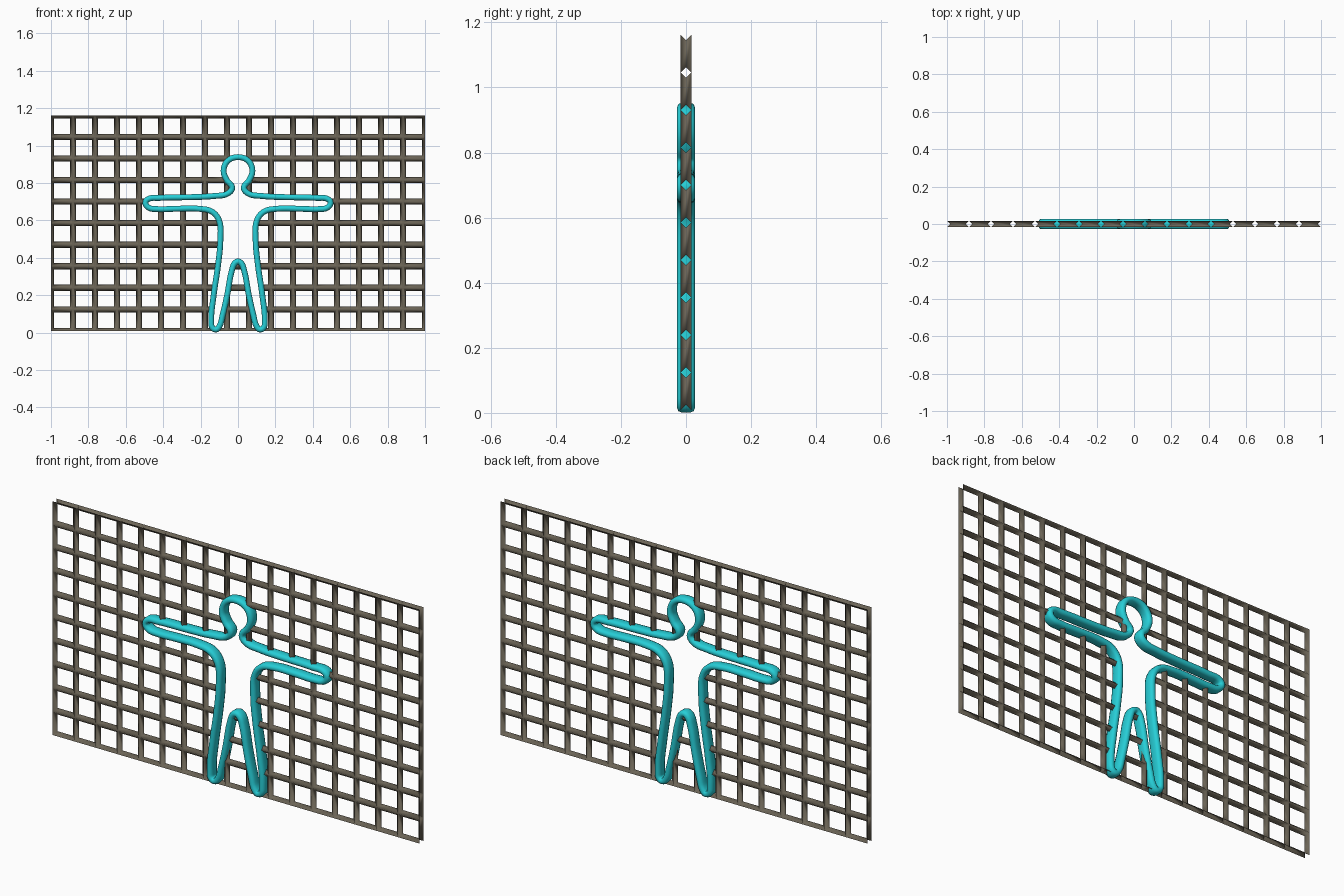
import bpy, bmesh, math
from mathutils import Vector, Matrix
from mathutils.geometry import interpolate_bezier

if "Cube" in bpy.data.objects:
    bpy.data.objects.remove(bpy.data.objects["Cube"])


def material(name, rgb):
    m = bpy.data.materials.new(name)
    m.diffuse_color = (*rgb, 1)
    m.use_nodes = True
    m.node_tree.nodes["Principled BSDF"].inputs["Base Color"].default_value = m.diffuse_color
    return m


def add_object(name, bm, mat):
    me = bpy.data.meshes.new(name)
    for f in bm.faces:
        f.smooth = True
    bm.to_mesh(me)
    bm.free()
    ob = bpy.data.objects.new(name, me)
    me.materials.append(mat)
    bpy.context.collection.objects.link(ob)
    return ob


# Right half of the figure outline (x, z), from head top to crotch
half = [(0, .938), (.055, .918), (.077, .865), (.06, .815), (.031, .775), (.052, .745),
        (.13, .73), (.25, .724), (.42, .72), (.482, .713), (.495, .692), (.478, .668),
        (.43, .66), (.33, .662), (.21, .662), (.14, .647), (.102, .602), (.094, .5),
        (.106, .365), (.13, .2), (.143, .06), (.137, .026), (.117, .0165), (.099, .035),
        (.083, .09), (.057, .205), (.032, .335), (.018, .37), (0, .38)]
ctrl = [Vector((x, 0, z)) for x, z in half + [(-x, z) for x, z in half[-2:0:-1]]]

# Smooth closed path through the control points
n = len(ctrl)
tan = [((ctrl[i] - ctrl[i - 1]).normalized()
        + (ctrl[(i + 1) % n] - ctrl[i]).normalized()).normalized() for i in range(n)]
path = []
for i in range(n):
    a, b, j = ctrl[i], ctrl[(i + 1) % n], (i + 1) % n
    h = (b - a).length * .36
    path += interpolate_bezier(a, a + tan[i] * h, b - tan[j] * h, b, 6)[:-1]

# Figure outline: rounded band swept along the path
R, EXT = .0155, .0125
section = []
for k in range(5):
    t = math.pi * k / 4
    section.append((R * math.cos(t), EXT + R * math.sin(t)))
section += [(-u, -v) for u, v in section]
bm = bmesh.new()
rings = []
for i, p in enumerate(path):
    d = (path[(i + 1) % len(path)] - path[i - 1]).normalized()
    side = Vector((-d.z, 0, d.x))
    rings.append([bm.verts.new(p + side * u + Vector((0, v, 0))) for u, v in section])
for i, r in enumerate(rings):
    q = rings[(i + 1) % len(rings)]
    for k in range(len(section)):
        m = (k + 1) % len(section)
        bm.faces.new((r[k], r[m], q[m], q[k]))
bmesh.ops.recalc_face_normals(bm, faces=bm.faces)
add_object("figure_outline", bm, material("teal", (.02, .62, .68)))

# Lattice: flat grid of 17 x 10 cells turned into hollow diamond bars
Z0, Z1 = .009, 1.161
bm = bmesh.new()
bmesh.ops.create_grid(bm, x_segments=17, y_segments=10, size=1)
bm.transform(Matrix.Translation((0, 0, (Z0 + Z1) / 2)) @ Matrix.Rotation(math.pi / 2, 4, 'X')
             @ Matrix.Diagonal((1, (Z1 - Z0) / 2, 1, 1)))
lattice = add_object("lattice", bm, material("bronze", (.15, .13, .095)))
wire = lattice.modifiers.new("bars", 'WIREFRAME')
wire.thickness = .033
wire.offset = 0
wire.use_boundary = False
wire.use_even_offset = True
bm = bmesh.new()
bm.from_object(lattice, bpy.context.evaluated_depsgraph_get())
lattice.modifiers.clear()


def inside(x, z):
    hit = False
    for i, b in enumerate(path):
        a = path[i - 1]
        if (a.z > z) != (b.z > z) and x < a.x + (z - a.z) * (b.x - a.x) / (b.z - a.z):
            hit = not hit
    return hit


# Cut the bars along the figure outline and remove what lies inside it
for i, b in enumerate(path):
    a = path[i - 1]
    lo_x, hi_x = min(a.x, b.x), max(a.x, b.x)
    lo_z, hi_z = min(a.z, b.z), max(a.z, b.z)
    near = []
    for f in bm.faces:
        xs = [v.co.x for v in f.verts]
        zs = [v.co.z for v in f.verts]
        if max(xs) >= lo_x and min(xs) <= hi_x and max(zs) >= lo_z and min(zs) <= hi_z:
            near.append(f)
    if near:
        geom = set(near)
        for f in near:
            geom.update(f.verts)
            geom.update(f.edges)
        d = b - a
        bmesh.ops.bisect_plane(bm, geom=list(geom), dist=1e-5, plane_co=a,
                               plane_no=Vector((-d.z, 0, d.x)).normalized())
gone = []
for f in bm.faces:
    c = f.calc_center_median()
    if inside(c.x, c.z):
        gone.append(f)
bmesh.ops.delete(bm, geom=gone, context='FACES')
for f in bm.faces:
    f.smooth = True
bm.to_mesh(lattice.data)
bm.free()
